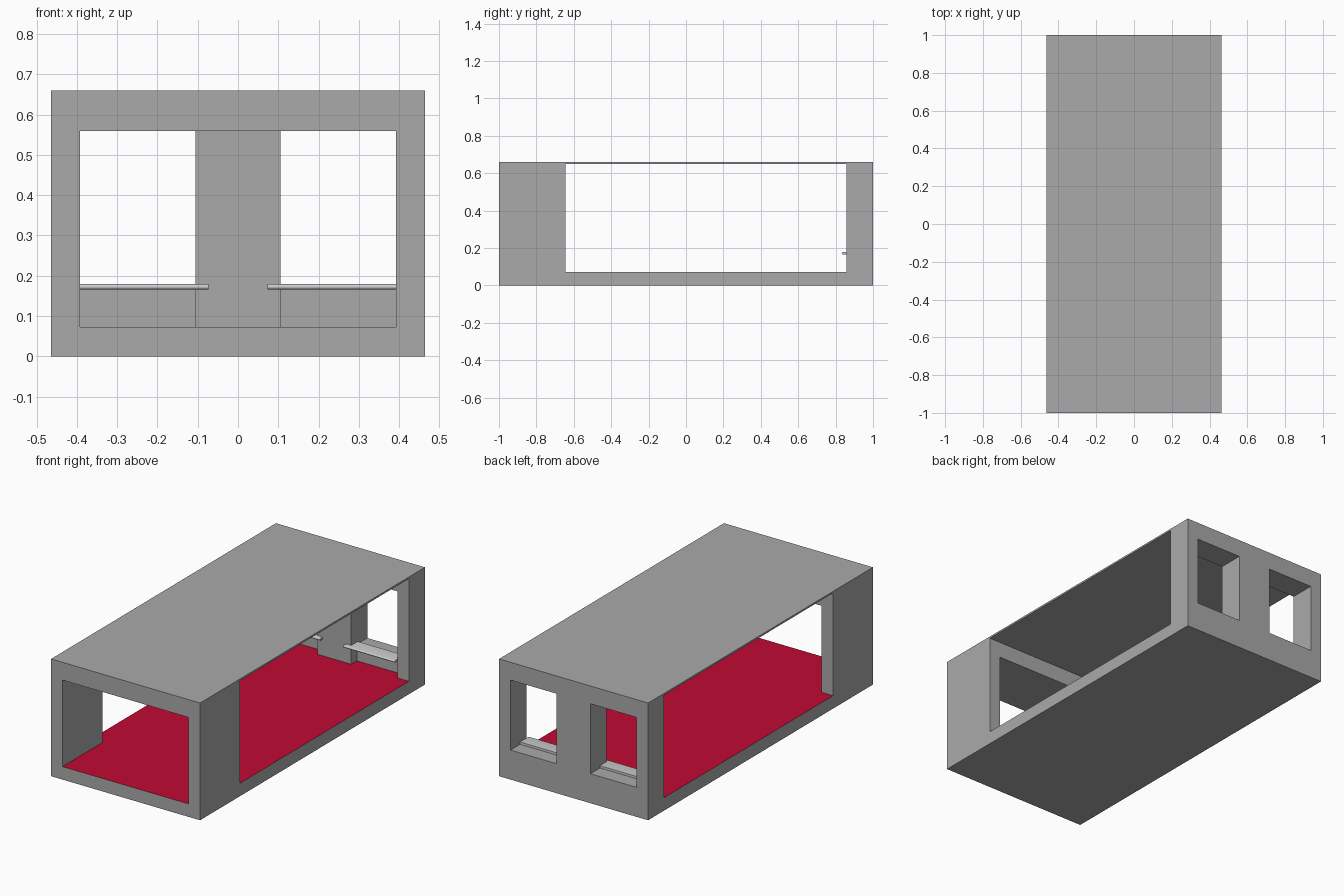
import bpy, bmesh, math

if "Cube" in bpy.data.objects:
    bpy.data.objects.remove(bpy.data.objects["Cube"])

X, WALL, FLOOR, LINTEL = 0.464, 0.393, 0.073, 0.56
POST_F, POST_B = -0.645, 0.857


def box(name, x0, x1, y0, y1, z0, z1):
    bm = bmesh.new()
    bmesh.ops.create_cube(bm, size=1)
    for v in bm.verts:
        v.co = (x1 if v.co.x > 0 else x0, y1 if v.co.y > 0 else y0, z1 if v.co.z > 0 else z0)
    me = bpy.data.meshes.new(name)
    bm.to_mesh(me)
    bm.free()
    ob = bpy.data.objects.new(name, me)
    bpy.context.collection.objects.link(ob)
    return ob


# Pavilion shell: one solid block with the openings cut out
shell = box("pavilion_shell", -X, X, -1, 1, 0, 0.66)
cutters = [
    box("room_cutter", -0.6, 0.6, POST_F, POST_B, FLOOR, 0.65),
    box("entrance_cutter", -WALL, WALL, -1.1, POST_F + 0.1, FLOOR, LINTEL),
]
for s in (-1, 1):
    a, b = sorted((s * 0.105, s * WALL))
    cutters.append(box("window_cutter", a, b, POST_B - 0.1, 1.1, 0.166, LINTEL))
    cutters.append(box("niche_cutter", a, b, POST_B - 0.1, 0.907, FLOOR, 0.3))
for c in cutters:
    c.hide_render = True
    m = shell.modifiers.new("cut", 'BOOLEAN')
    m.operation, m.solver, m.object = 'DIFFERENCE', 'EXACT', c
dg = bpy.context.evaluated_depsgraph_get()
cut_mesh = bpy.data.meshes.new_from_object(shell.evaluated_get(dg))
shell.modifiers.clear()
shell.data = cut_mesh
for c in cutters:
    bpy.data.objects.remove(c)

# Red floor surface
grey = bpy.data.materials.new("grey")
grey.diffuse_color = (0.4, 0.4, 0.4, 1)
grey.use_nodes = True
grey.node_tree.nodes["Principled BSDF"].inputs["Base Color"].default_value = grey.diffuse_color
red = bpy.data.materials.new("red_floor")
red.diffuse_color = (0.53, 0.003, 0.033, 1)
red.use_nodes = True
red.node_tree.nodes["Principled BSDF"].inputs["Base Color"].default_value = red.diffuse_color
cut_mesh.materials.clear()
cut_mesh.materials.append(grey)
cut_mesh.materials.append(red)
for p in cut_mesh.polygons:
    p.material_index = int(p.normal.z > 0.9 and abs(p.center.z - FLOOR) < 0.002)

# Window sills: round-nosed boards, mirrored left to right
r, zc, nose = 0.0065, 0.1725, 0.833
profile = [(0.915, zc - r), (0.915, zc + r)]
profile += [(nose + r - r * math.sin(math.pi * i / 8), zc + r * math.cos(math.pi * i / 8))
            for i in range(9)]
bm = bmesh.new()
face = bm.faces.new([bm.verts.new((0.073, y, z)) for y, z in profile])
ext = bmesh.ops.extrude_face_region(bm, geom=[face])
for g in ext["geom"]:
    if isinstance(g, bmesh.types.BMVert):
        g.co.x = WALL
bmesh.ops.recalc_face_normals(bm, faces=bm.faces)
me = bpy.data.meshes.new("window_sills")
bm.to_mesh(me)
bm.free()
sills = bpy.data.objects.new("window_sills", me)
bpy.context.collection.objects.link(sills)
sills.modifiers.new("mirror", 'MIRROR')
bpy.context.view_layer.objects.active = sills
sills.select_set(True)
bpy.ops.object.shade_smooth_by_angle(angle=math.radians(40))
